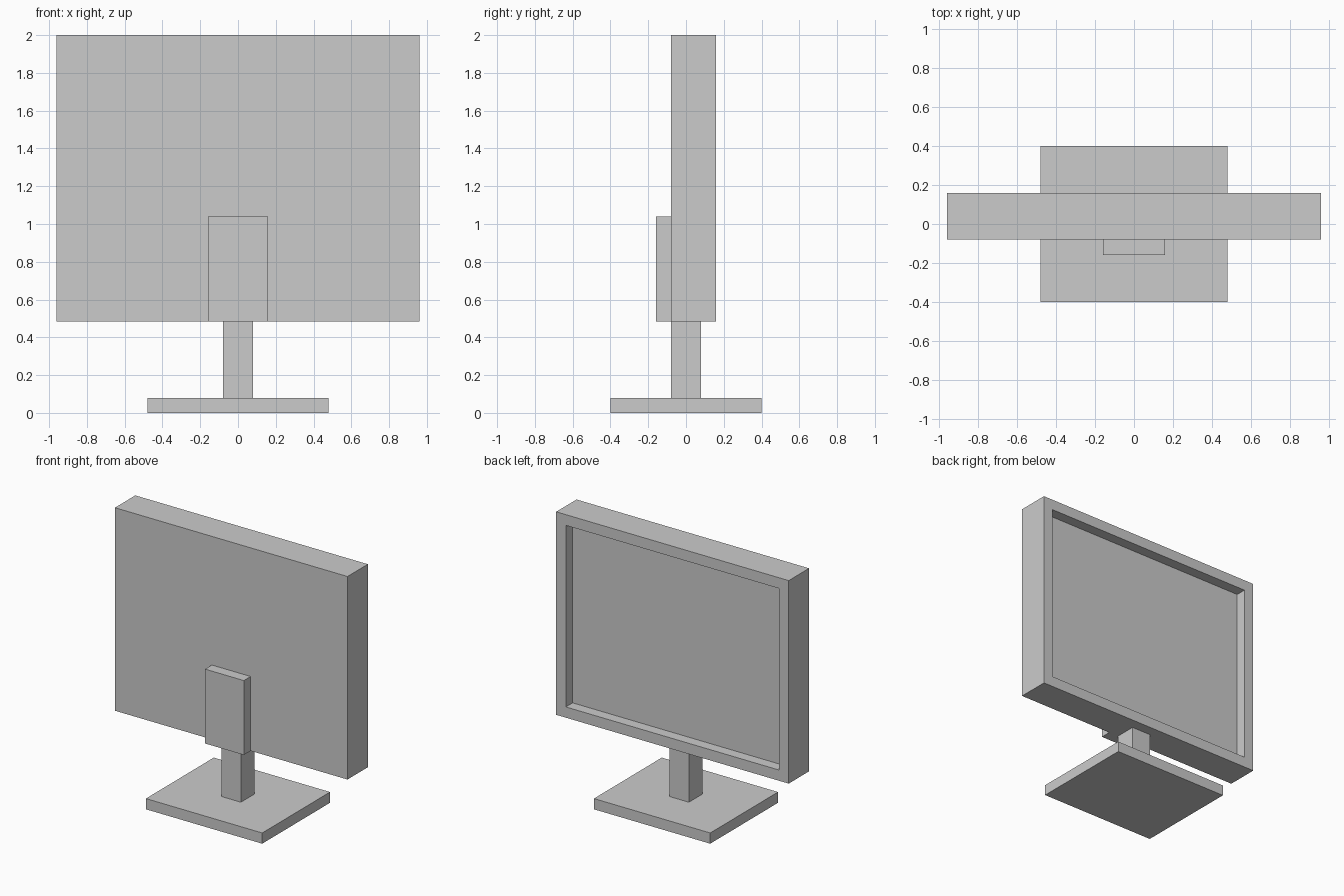
import bpy, bmesh
from mathutils import Vector

if "Cube" in bpy.data.objects:
    bpy.data.objects.remove(bpy.data.objects["Cube"])


def box(name, lo, hi):
    """Axis-aligned box from its two opposite corners."""
    lo, hi = Vector(lo), Vector(hi)
    bm = bmesh.new()
    bmesh.ops.create_cube(bm, size=1)
    bmesh.ops.scale(bm, vec=hi - lo, verts=bm.verts)
    bmesh.ops.translate(bm, vec=(lo + hi) / 2, verts=bm.verts)
    mesh = bpy.data.meshes.new(name)
    bm.to_mesh(mesh)
    bm.free()
    obj = bpy.data.objects.new(name, mesh)
    bpy.context.collection.objects.link(obj)
    return obj


def recess_back(obj, border, depth):
    """Inset the +y face and push it inward."""
    bm = bmesh.new()
    bm.from_mesh(obj.data)
    bm.normal_update()
    face = max(bm.faces, key=lambda f: f.normal.y)
    # Two insets: flat border, then a straight-walled recess
    bmesh.ops.inset_region(bm, faces=[face], thickness=border, use_even_offset=True)
    ext = bmesh.ops.extrude_discrete_faces(bm, faces=[face])["faces"]
    bmesh.ops.translate(bm, vec=(0, -depth, 0), verts=ext[0].verts)
    bmesh.ops.recalc_face_normals(bm, faces=bm.faces)
    bm.to_mesh(obj.data)
    bm.free()


# Stand
box("base", (-0.48, -0.40, 0), (0.48, 0.40, 0.08))
box("post", (-0.08, -0.08, 0.08), (0.08, 0.08, 0.485))

# Mounting block on the plain side of the housing
box("mount_block", (-0.16, -0.16, 0.485), (0.16, -0.08, 1.04))

# Monitor housing with sunken display
housing = box("screen_housing", (-0.96, -0.08, 0.485), (0.96, 0.16, 2.0))
recess_back(housing, 0.08, 0.08)
